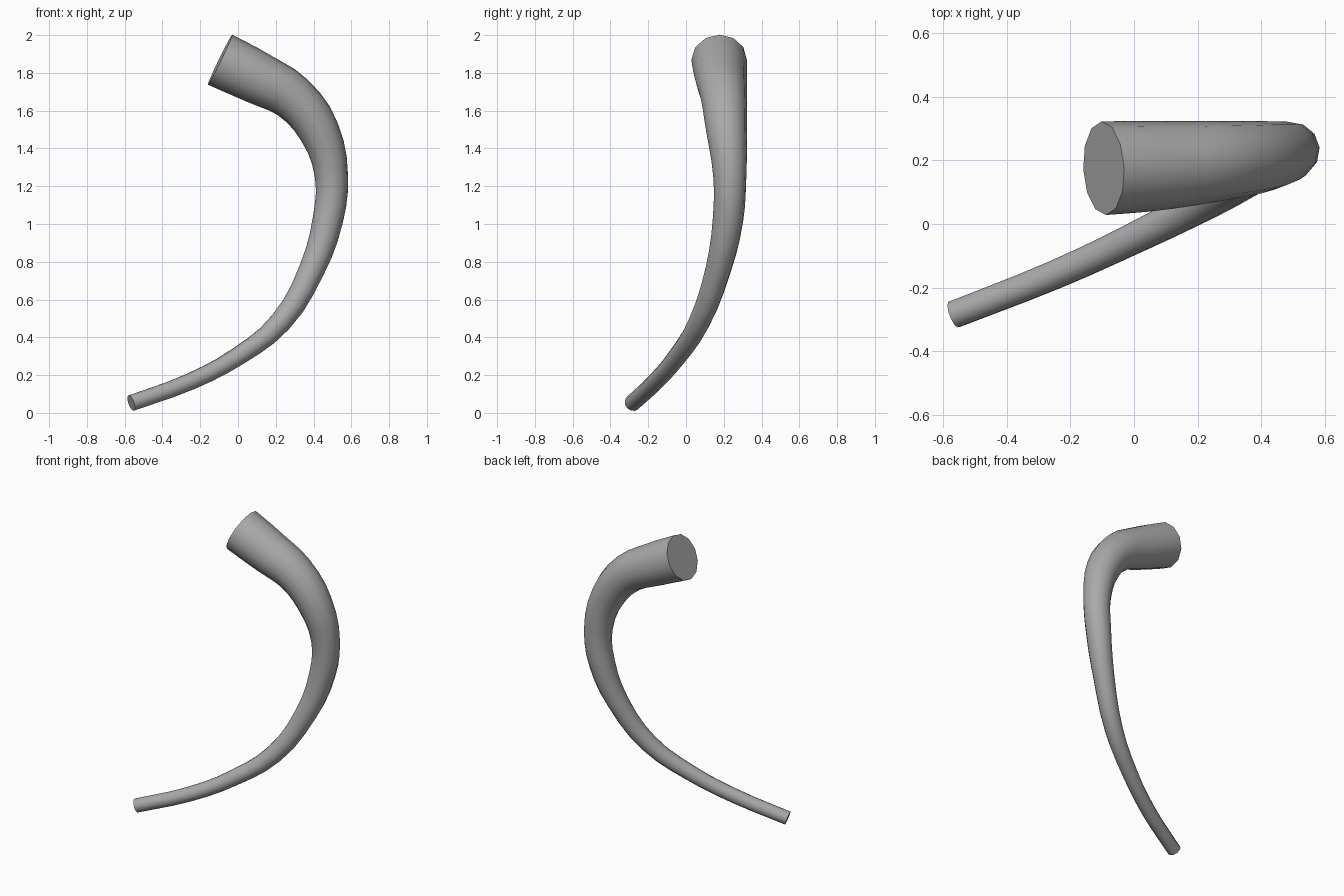
import bpy

# Remove the default cube
cube = bpy.data.objects.get("Cube")
if cube:
    bpy.data.objects.remove(cube, do_unlink=True)

# Plain grey material
grey = bpy.data.materials.new("mid_grey")
grey.use_nodes = True
colour = (0.4, 0.4, 0.4, 1)
grey.diffuse_color = colour
grey.node_tree.nodes["Principled BSDF"].inputs["Base Color"].default_value = colour

# Centre line and radius, from the thick upper end to the thin tip
path = [
    (-0.095, 0.175, 1.87, 0.147),
    (0.11, 0.185, 1.77, 0.138),
    (0.29, 0.20, 1.67, 0.123),
    (0.43, 0.215, 1.49, 0.108),
    (0.495, 0.232, 1.25, 0.088),
    (0.475, 0.222, 1.02, 0.081),
    (0.39, 0.17, 0.757, 0.068),
    (0.225, 0.07, 0.48, 0.058),
    (0.0, -0.045, 0.30, 0.050),
    (-0.25, -0.16, 0.167, 0.046),
    (-0.565, -0.284, 0.052, 0.044),
]

# Tapered tube swept along the path, with closed ends
curve = bpy.data.curves.new("curved_horn", "CURVE")
curve.dimensions = "3D"
curve.bevel_depth = 1.0
curve.bevel_resolution = 4
curve.resolution_u = 3
curve.use_fill_caps = True
spline = curve.splines.new("BEZIER")
spline.radius_interpolation = "CARDINAL"
spline.bezier_points.add(len(path) - 1)
for point, (x, y, z, radius) in zip(spline.bezier_points, path):
    point.co = (x, y, z)
    point.radius = radius
    point.handle_left_type = point.handle_right_type = "AUTO"
curve.materials.append(grey)

horn = bpy.data.objects.new("curved_horn", curve)
bpy.context.collection.objects.link(horn)

# Turn into a mesh, smooth along the body with crisp end rims
bpy.ops.object.select_all(action="DESELECT")
horn.select_set(True)
bpy.context.view_layer.objects.active = horn
bpy.ops.object.convert(target="MESH")
bpy.ops.object.shade_smooth_by_angle(angle=0.9)
